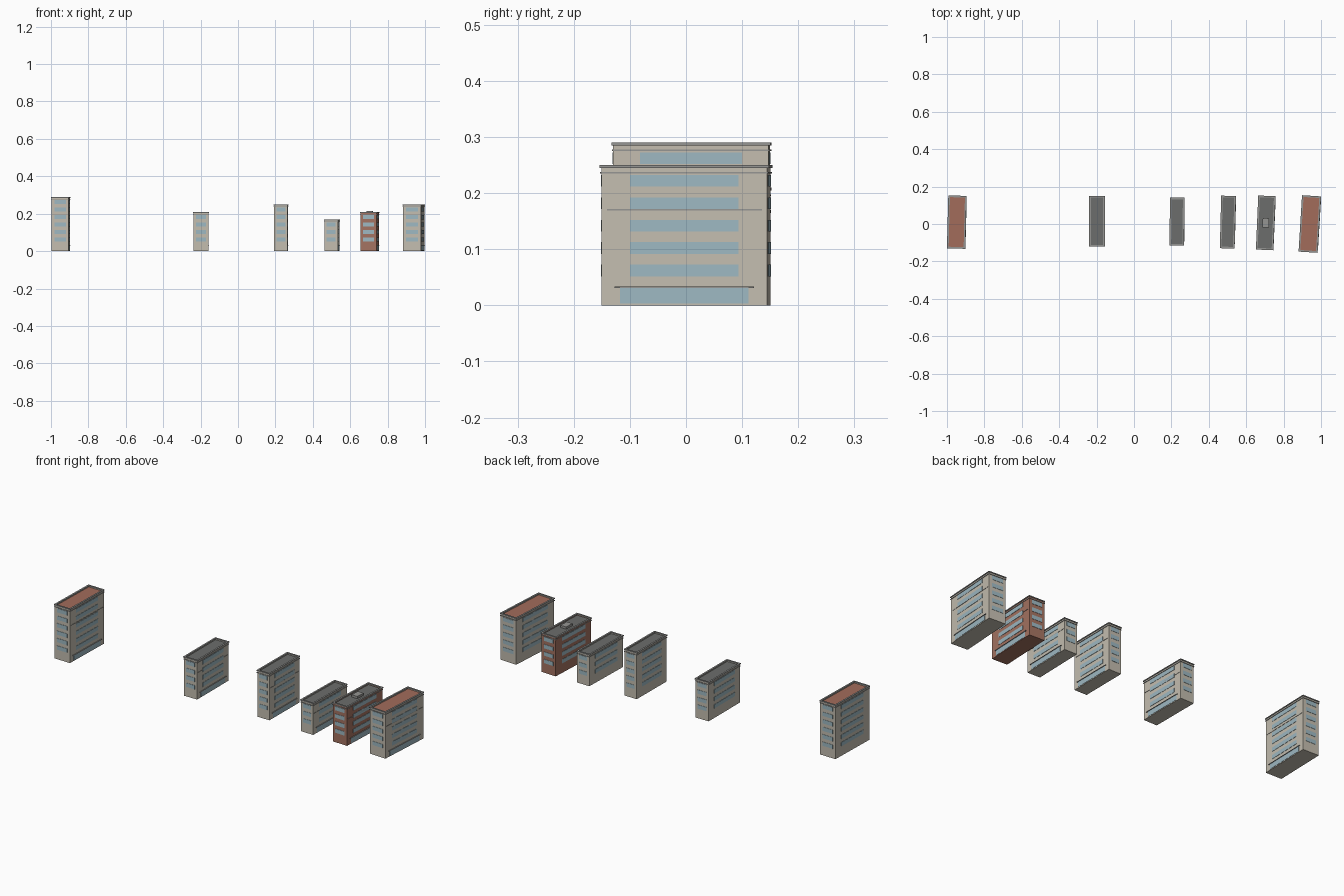
import bpy, bmesh
from math import radians
from mathutils import Matrix, Vector

if "Cube" in bpy.data.objects:
    bpy.data.objects.remove(bpy.data.objects["Cube"])

FLOOR = 0.04   # storey height


def material(name, rgb):
    m = bpy.data.materials.new(name)
    m.diffuse_color = (*rgb, 1)
    m.use_nodes = True
    m.node_tree.nodes["Principled BSDF"].inputs["Base Color"].default_value = m.diffuse_color
    return m


STONE = material("stone", (0.55, 0.51, 0.43))
BRICK = material("brick", (0.37, 0.17, 0.12))
GLASS = material("glass", (0.34, 0.48, 0.54))
TRIM = material("trim", (0.30, 0.30, 0.29))
TAR = material("grey_roof", (0.15, 0.155, 0.15))
TILE = material("red_roof", (0.36, 0.15, 0.105))


def boxes(name, parts, mat, place):
    """One object made of boxes, each given as (centre, size)."""
    bm = bmesh.new()
    for c, s in parts:
        bmesh.ops.create_cube(bm, size=1, matrix=Matrix.Translation(c) @ Matrix.Diagonal((*s, 1)))
    me = bpy.data.meshes.new(name)
    bm.to_mesh(me)
    bm.free()
    me.materials.append(mat)
    ob = bpy.data.objects.new(name, me)
    ob.matrix_world = place
    bpy.context.collection.objects.link(ob)


def ring(w, d, t, z0, z1):
    """Four boxes around a w x d rectangle, wall thickness t."""
    z, h = (z0 + z1) / 2, z1 - z0
    parts = []
    for s in (-1, 1):
        parts.append(((s * (w - t) / 2, 0, z), (t, d, h)))
        parts.append(((0, s * (d - t) / 2, z), (w - 2 * t, t, h)))
    return parts


def building(i, x, y, w, d, floors, turn, wall, roof):
    place = Matrix.Translation((x, y, 0)) @ Matrix.Rotation(radians(turn), 4, 'Z')
    top = floors * FLOOR
    n = f"building_{i}_"

    # wall block and parapet
    boxes(n + "walls", [((0, 0, top / 2), (w, d, top))] + ring(w, d, 0.005, top, top + 0.006), wall, place)
    boxes(n + "roof", [((0, 0, top + 0.001), (w - 0.01, d - 0.01, 0.002))], roof, place)

    # window bands on all four sides, shop window on the street side
    glass = []
    for k in range(1, floors):
        z = k * FLOOR + 0.022
        glass.append(((0, 0, z), (w + 0.003, d * 0.655, 0.021)))
        glass.append(((0, 0, z), (w * 0.66, d + 0.003, 0.021)))
    glass.append(((w / 2, 0, 0.017), (0.003, d * 0.775, 0.027)))
    boxes(n + "windows", glass, GLASS, place)

    # awning, belt course, cornice and parapet cap
    trim = [((w / 2 + 0.001, 0, 0.032), (0.006, d * 0.84, 0.003)),
            ((w / 2, 0, top * 0.71), (0.003, d * 0.935, 0.002))]
    trim += ring(w + 0.005, d + 0.005, 0.005, top - 0.005, top - 0.002)
    trim += ring(w + 0.006, d + 0.006, 0.009, top + 0.005, top + 0.010)
    boxes(n + "trim", trim, TRIM, place)
    return place, top


# the street row, left to right
ROW = [
    (-0.9475, 0.010, 0.092, 0.277, 7, -1.5, STONE, TILE),
    (-0.198, 0.014, 0.078, 0.265, 5, 0.0, STONE, TAR),
    (0.230, 0.013, 0.072, 0.250, 6, -0.5, STONE, TAR),
    (0.502, 0.010, 0.073, 0.275, 4, -1.5, STONE, TAR),
    (0.7045, 0.006, 0.087, 0.283, 5, -2.5, BRICK, TAR),
    (0.940, 0.000, 0.096, 0.296, 6, -3.5, STONE, TILE),
]
for i, spec in enumerate(ROW, 1):
    place, top = building(i, *spec)
    if i == 5:   # rooftop unit
        boxes("rooftop_unit", [((0, 0, top + 0.007), (0.034, 0.05, 0.014))], TRIM, place)
